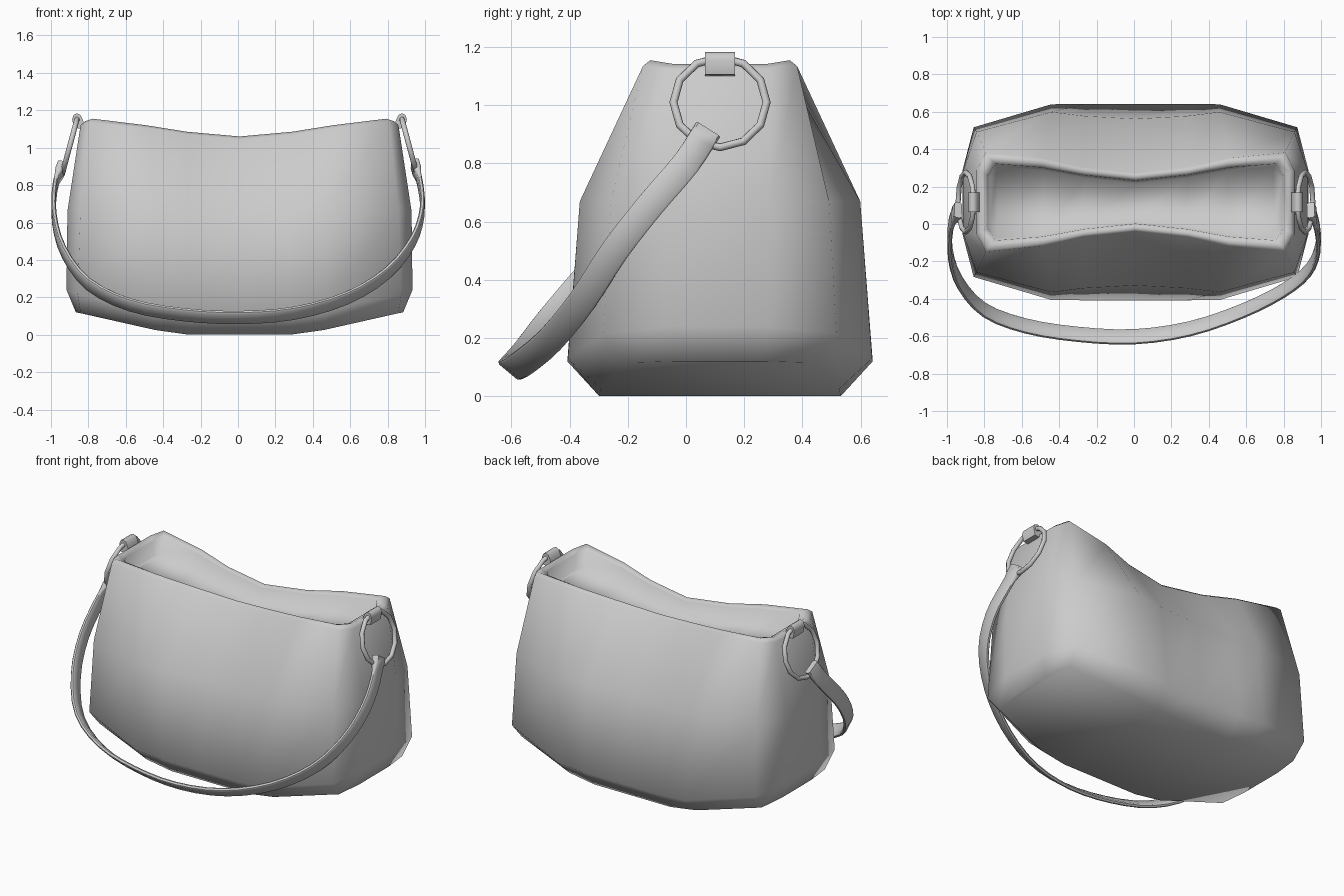
import bpy, bmesh, math
from mathutils import Vector

if "Cube" in bpy.data.objects:
    bpy.data.objects.remove(bpy.data.objects["Cube"])

CY = 0.117  # y of the bag's middle
CX = 0.008  # slight sideways shift of bag and rings


def finish(name, bm, angle=50):
    bmesh.ops.recalc_face_normals(bm, faces=bm.faces)
    me = bpy.data.meshes.new(name)
    bm.to_mesh(me)
    bm.free()
    ob = bpy.data.objects.new(name, me)
    bpy.context.collection.objects.link(ob)
    bpy.ops.object.select_all(action='DESELECT')
    ob.select_set(True)
    bpy.context.view_layer.objects.active = ob
    bpy.ops.object.shade_smooth_by_angle(angle=math.radians(angle))
    return ob


# Bag body: stacked rings, each given as a quarter (x, half depth, z)
base = [(0, .415, 0), (.27, .415, 0), (.45, .41, .025), (.85, .32, .115), (.875, .15, .12)]
low = [(0, .525, .12), (.27, .525, .12), (.45, .523, .13), (.865, .40, .215), (.925, .17, .24)]
mid = [(0, .445, .67), (.27, .46, .67), (.45, .482, .67), (.85, .375, .67), (.92, .17, .66)]
shoulder = [(0, .155, 1.045), (.28, .185, 1.07), (.5, .235, 1.105), (.80, .265, 1.135), (.85, .17, 1.12)]
crest = [(0, .14, 1.06), (.28, .17, 1.085), (.5, .215, 1.12), (.785, .24, 1.155), (.825, .16, 1.142)]
lip = [(0, .115, 1.045), (.28, .145, 1.07), (.5, .185, 1.10), (.75, .205, 1.135), (.79, .14, 1.125)]


def inset(ring, d, dz):
    return [(x * (1 - d), h - d, z + dz) for x, h, z in ring]


# the opening is a shallow recess that follows the curve of the rim
rings = [base, low, mid, shoulder, crest, lip, inset(lip, .015, -.09)]

bm = bmesh.new()
loops = []
for r in rings:
    cols = [(-x, h, z) for x, h, z in reversed(r[1:])] + r
    pts = [(x + CX, CY - h, z) for x, h, z in cols] + [(x + CX, CY + h, z) for x, h, z in reversed(cols)]
    loops.append([bm.verts.new(p) for p in pts])
n = len(loops[0])
for a, b in zip(loops, loops[1:]):
    for i in range(n):
        j = (i + 1) % n
        bm.faces.new((a[i], a[j], b[j], b[i]))
for ring in (loops[0], loops[-1]):          # bag bottom and recess floor
    for i in range(n // 2 - 1):
        bm.faces.new((ring[i], ring[i + 1], ring[n - 2 - i], ring[n - 1 - i]))
finish("bag_body", bm, 120)

# Metal rings and the tabs that hold them, one per end
for s, side in ((1, "right"), (-1, "left")):
    bpy.ops.mesh.primitive_torus_add(major_segments=12, minor_segments=8,
                                     major_radius=.160, minor_radius=.014,
                                     location=(s * .907 + CX, CY, 1.01),
                                     rotation=(0, s * math.radians(75), 0))
    ring = bpy.context.object
    ring.name = side + "_ring"
    bpy.ops.object.shade_smooth_by_angle(angle=math.radians(50))

    profile = [(.825, 1.11), (.838, 1.15), (.85, 1.175), (.867, 1.184), (.885, 1.177),
               (.895, 1.155), (.885, 1.106), (.865, 1.104), (.845, 1.10)]
    bm = bmesh.new()
    face = bm.faces.new([bm.verts.new((s * x + CX, CY - .052, z)) for x, z in profile])
    ext = bmesh.ops.extrude_face_region(bm, geom=[face], use_keep_orig=True)
    moved = [v for v in ext["geom"] if isinstance(v, bmesh.types.BMVert)]
    bmesh.ops.translate(bm, verts=moved, vec=(0, .104, 0))
    finish(side + "_ring_tab", bm, 60)

# Shoulder strap: flat band swept along a smoothed hanging path
path = [Vector(p) for p in (
    (-.940, .075, .905), (-.978, 0, .79), (-.982, -.16, .62), (-.93, -.315, .44),
    (-.80, -.46, .27), (-.58, -.545, .16), (-.30, -.59, .108), (0, -.603, .092),
    (.30, -.56, .115), (.58, -.465, .195), (.80, -.355, .33), (.935, -.245, .50),
    (.985, -.12, .66), (.975, 0, .80), (.945, .075, .915))]


def catmull(p0, p1, p2, p3, t):
    return .5 * (2 * p1 + (p2 - p0) * t + (2 * p0 - 5 * p1 + 4 * p2 - p3) * t * t
                 + (3 * p1 - p0 - 3 * p2 + p3) * t ** 3)


ext_path = [2 * path[0] - path[1]] + path + [2 * path[-1] - path[-2]]
STEPS = 3
line = [catmull(*ext_path[i:i + 4], k / STEPS) for i in range(len(path) - 1) for k in range(STEPS)]
line.append(path[-1])
wide = Vector((0, .77, -.64)).normalized()
section = [(-1, -.5), (-.85, -1), (.85, -1), (1, -.5), (1, .5), (.85, 1), (-.85, 1), (-1, .5)]

bm = bmesh.new()
prev = first = None
for i, p in enumerate(line):
    t = (line[min(i + 1, len(line) - 1)] - line[max(i - 1, 0)]).normalized()
    w = (wide - t * wide.dot(t)).normalized()
    nrm = t.cross(w)
    end = i < 2 or i > len(line) - 3          # folded ends are thicker
    thick = .021 if end else .012
    ring = [bm.verts.new(p + w * a * .048 + nrm * b * thick) for a, b in section]
    if prev:
        for k in range(8):
            bm.faces.new((prev[k], prev[(k + 1) % 8], ring[(k + 1) % 8], ring[k]))
    first = first or ring
    prev = ring
bm.faces.new(first)
bm.faces.new(prev)
finish("shoulder_strap", bm, 50)
